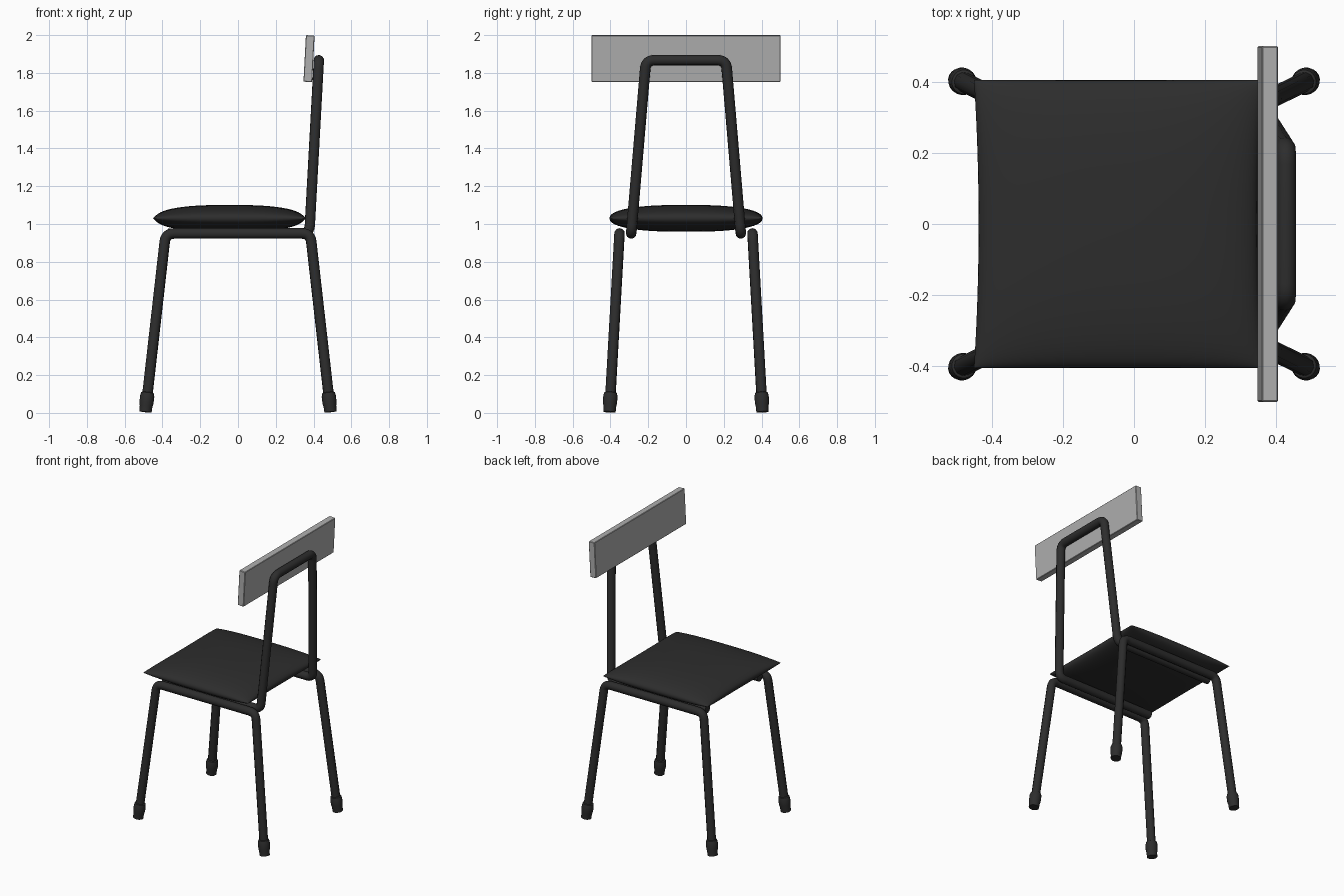
import bpy, bmesh, math
from mathutils import Vector, Matrix

if "Cube" in bpy.data.objects:
    bpy.data.objects.remove(bpy.data.objects["Cube"])


def material(name, v):
    m = bpy.data.materials.new(name)
    m.diffuse_color = (v, v, v, 1)
    m.use_nodes = True
    m.node_tree.nodes["Principled BSDF"].inputs["Base Color"].default_value = m.diffuse_color
    return m


BLACK = material("black", 0.026)
GREY = material("light grey", 0.43)


def finish(name, mesh, mat, angle=40):
    ob = bpy.data.objects.new(name, mesh)
    bpy.context.collection.objects.link(ob)
    mesh.materials.clear()
    mesh.materials.append(mat)
    bpy.ops.object.select_all(action='DESELECT')
    ob.select_set(True)
    bpy.context.view_layer.objects.active = ob
    bpy.ops.object.shade_smooth_by_angle(angle=math.radians(angle))
    return ob


def rounded(points, r, steps=6):
    """Replace inner corners of a path by short curves."""
    pts = [Vector(p) for p in points]
    out = [pts[0]]
    for a, b, c in zip(pts, pts[1:], pts[2:]):
        p, q = b + (a - b).normalized() * r, b + (c - b).normalized() * r
        for i in range(steps + 1):
            t = i / steps
            out.append(p * (1 - t) ** 2 + b * 2 * t * (1 - t) + q * t * t)
    return out + [pts[-1]]


def tube(name, points, radius, bend):
    path = rounded(points, bend)
    cu = bpy.data.curves.new(name, 'CURVE')
    cu.dimensions = '3D'
    cu.bevel_depth = radius
    cu.bevel_resolution = 3
    cu.use_fill_caps = True
    sp = cu.splines.new('POLY')
    sp.points.add(len(path) - 1)
    for sp_pt, p in zip(sp.points, path):
        sp_pt.co = (*p, 1)
    tmp = bpy.data.objects.new(name + "_path", cu)
    bpy.context.collection.objects.link(tmp)
    dg = bpy.context.evaluated_depsgraph_get()
    mesh = bpy.data.meshes.new_from_object(tmp.evaluated_get(dg))
    bpy.data.objects.remove(tmp)
    return finish(name, mesh, BLACK)


def foot(name, base, axis):
    """Turned rubber foot along the leg axis."""
    profile = [(0.033, 0), (0.034, 0.03), (0.038, 0.05), (0.038, 0.085),
               (0.034, 0.102), (0.026, 0.106)]
    rot = axis.to_track_quat('Z', 'Y').to_matrix()
    bm = bmesh.new()
    n = 20
    rings = [[bm.verts.new(base + rot @ Vector((r * math.cos(2 * math.pi * k / n),
                                                r * math.sin(2 * math.pi * k / n), h)))
              for k in range(n)] for r, h in profile]
    for a, b in zip(rings, rings[1:]):
        for k in range(n):
            bm.faces.new((a[k], a[(k + 1) % n], b[(k + 1) % n], b[k]))
    bm.faces.new(rings[0][::-1])
    bm.faces.new(rings[-1])
    mesh = bpy.data.meshes.new(name)
    bm.to_mesh(mesh)
    finish(name, mesh, BLACK)


# Leg frames: one bent tube per side, with feet
R = 0.028
for s, side in ((-1, "near"), (1, "far")):
    top = [Vector((x, s * 0.352, 0.95)) for x in (-0.383, 0.383)]
    bot = [Vector((x, s * 0.405, 0.005)) for x in (-0.49, 0.49)]
    ends = [b.lerp(t, 0.03) for b, t in zip(bot, top)]
    tube(f"{side}_leg_frame", [ends[0], top[0], top[1], ends[1]], R, 0.045)
    for b, t, end in zip(bot, top, ("left", "right")):
        foot(f"{side}_{end}_foot", b, (t - b).normalized())

# Back frame: runs under the seat, up and across behind the panel
half = [(-0.37, -0.29, 0.95), (0.378, -0.29, 0.95), (0.428, -0.212, 1.867)]
tube("back_frame", half + [(x, -y, z) for x, y, z in reversed(half)], R, 0.045)

# Seat cushion: pillow surface, steep at the rim and shallow in the middle
N = 32
bm = bmesh.new()
grid = {}
for i in range(N + 1):
    for j in range(N + 1):
        u, v = -math.cos(math.pi * i / N), -math.cos(math.pi * j / N)
        fu, fv = (max(0, 1 - abs(w) ** 2.6) ** 0.45 for w in (u, v))
        x = -0.045 + u * (0.405 - 0.013 * (1 - v * v))
        y = v * 0.405
        rim = i in (0, N) or j in (0, N)
        for d in (1, -1):
            if rim and d < 0:
                grid[i, j, d] = grid[i, j, 1]
            else:
                grid[i, j, d] = bm.verts.new((x, y, 1.03 + d * 0.071 * fu * fv))
for i in range(N):
    for j in range(N):
        for d in (1, -1):
            q = [grid[i, j, d], grid[i + 1, j, d], grid[i + 1, j + 1, d], grid[i, j + 1, d]]
            if len(set(q)) == 4 and not bm.faces.get(q):
                bm.faces.new(q if d > 0 else q[::-1])
mesh = bpy.data.meshes.new("seat")
bm.to_mesh(mesh)
finish("seat", mesh, BLACK, 60)

# Backrest panel: slightly leaning board
bm = bmesh.new()
bmesh.ops.create_cube(bm, size=1, matrix=Matrix.Translation((0.376, 0, 1.8755))
                      @ Matrix.Rotation(math.radians(3), 4, 'Y')
                      @ Matrix.Diagonal((0.046, 1.0, 0.2465, 1)))
bmesh.ops.bevel(bm, geom=bm.edges[:], offset=0.003, segments=1, affect='EDGES')
mesh = bpy.data.meshes.new("backrest_panel")
bm.to_mesh(mesh)
finish("backrest_panel", mesh, GREY, 30)
